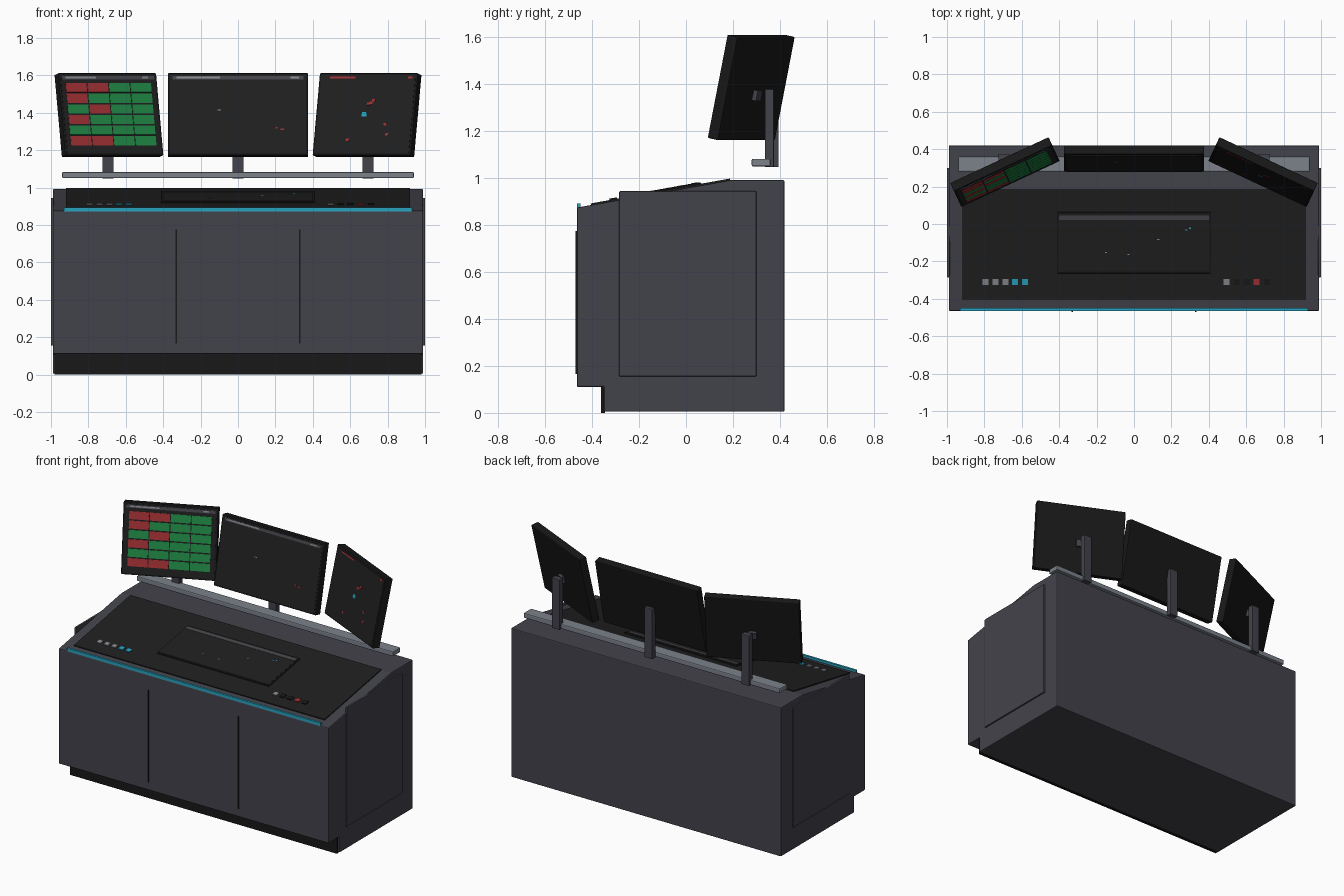
import bpy, bmesh, math
from mathutils import Matrix

if "Cube" in bpy.data.objects:
    bpy.data.objects.remove(bpy.data.objects["Cube"])


def mat(name, r, g, b):
    m = bpy.data.materials.new(name)
    m.diffuse_color = (r, g, b, 1)
    m.use_nodes = True
    m.node_tree.nodes["Principled BSDF"].inputs["Base Color"].default_value = m.diffuse_color
    return m


BODY = mat("slate_body", 0.055, 0.055, 0.07)
BLACK = mat("black_casing", 0.009, 0.009, 0.009)
GLASS = mat("dark_glass", 0.014, 0.014, 0.014)
STEEL = mat("rail_steel", 0.2, 0.225, 0.26)
BAR = mat("header_grey", 0.06, 0.06, 0.07)
KEY = mat("key_grey", 0.24, 0.25, 0.27)
CYAN = mat("cyan_light", 0.02, 0.36, 0.52)
RED = mat("alert_red", 0.36, 0.03, 0.035)
GREEN = mat("status_green", 0.014, 0.25, 0.06)


def finish(name, bm, material, M, bevel=0):
    me = bpy.data.meshes.new(name)
    bmesh.ops.recalc_face_normals(bm, faces=bm.faces)
    bm.to_mesh(me)
    bm.free()
    me.materials.append(material)
    ob = bpy.data.objects.new(name, me)
    ob.matrix_world = M
    bpy.context.collection.objects.link(ob)
    if bevel:
        b = ob.modifiers.new("edge", 'BEVEL')
        b.width, b.segments, b.limit_method = bevel, 2, 'ANGLE'
    return ob


def box(name, lo, hi, material, M=Matrix(), bevel=0):
    bm = bmesh.new()
    bmesh.ops.create_cube(bm, size=1)
    for v in bm.verts:
        v.co = [(a + b) / 2 + c * (b - a) for a, b, c in zip(lo, hi, v.co)]
    return finish(name, bm, material, M, bevel)


# Cabinet: side profile extruded across x
profile = [(-0.465, 0.11), (-0.35, 0.11), (-0.35, 0.005), (0.42, 0.005),
           (0.42, 0.992), (0.19, 0.992), (-0.465, 0.875)]
bm = bmesh.new()
f = bm.faces.new([bm.verts.new((-0.99, y, z)) for y, z in profile])
ext = bmesh.ops.extrude_face_region(bm, geom=[f])['geom']
bmesh.ops.translate(bm, vec=(1.98, 0, 0),
                    verts=[g for g in ext if isinstance(g, bmesh.types.BMVert)])
finish("cabinet", bm, BODY, Matrix(), 0.006)
box("toe_kick", (-0.98, -0.362, 0), (0.98, -0.345, 0.11), BLACK)

# Side panels and front seams
for s, side in ((-1, "left"), (1, "right")):
    xs = sorted((s * 0.985, s * 1.0))
    box(f"{side}_side_panel", (xs[0], -0.285, 0.155), (xs[1], 0.30, 0.945), BODY, bevel=0.004)
    box(f"{side}_front_seam", (s * 0.33 - 0.004, -0.47, 0.165),
        (s * 0.33 + 0.004, -0.46, 0.775), BLACK)

# Sloped desk: local y runs up the slope
a = math.atan2(0.117, 0.655)
S = Matrix.Translation((0, -0.465, 0.875)) @ Matrix.Rotation(a, 4, 'X')


def on_desk(name, x0, x1, y0, y1, z0, z1, material, bevel=0):
    k = math.cos(a)
    return box(name, (x0, (y0 + 0.465) / k, z0), (x1, (y1 + 0.465) / k, z1), material, S, bevel)


box("edge_light", (-0.93, -0.464, 0.872), (0.93, -0.45, 0.892), CYAN)
on_desk("desk_surface", -0.92, 0.92, -0.405, 0.188, -0.005, 0.007, GLASS)
on_desk("touchscreen_frame", -0.412, 0.412, -0.262, 0.065, 0, 0.013, BLACK, 0.003)
on_desk("touchscreen_glass", -0.402, 0.402, -0.252, 0.055, 0.01, 0.0145, GLASS)
on_desk("touchscreen_header", -0.402, 0.402, 0.025, 0.048, 0.012, 0.016, BAR)
for i, (x, y, c) in enumerate([(-0.15, -0.15, KEY), (-0.03, -0.16, KEY), (0.13, -0.08, KEY),
                               (0.28, -0.03, CYAN), (0.3, -0.02, CYAN)]):
    on_desk(f"touchscreen_mark_{i}", x - 0.006, x + 0.006, y - 0.003, y + 0.003, 0.012, 0.0155, c)

# Desk keys
keys = [(-0.795, KEY), (-0.741, KEY), (-0.688, KEY), (-0.635, CYAN), (-0.582, CYAN),
        (0.495, KEY), (0.548, BLACK), (0.602, BLACK), (0.655, RED), (0.71, BLACK)]
for i, (x, c) in enumerate(keys):
    on_desk(f"desk_key_{i}", x - 0.016, x + 0.016, -0.325, -0.293, 0.004, 0.013, c)

# Monitor rail and posts
box("monitor_rail", (-0.94, 0.28, 1.05), (0.94, 0.36, 1.083), STEEL, bevel=0.006)
for name, x, y in (("left", -0.695, 0.336), ("middle", 0, 0.357), ("right", 0.695, 0.336)):
    box(f"{name}_post", (x - 0.029, y, 1.047), (x + 0.029, y + 0.038, 1.38), BODY, bevel=0.003)


# Monitors: local x across, z up, front facing -y
def monitor(name, x, y, yaw, w):
    M = (Matrix.Translation((x, y, 1.387)) @ Matrix.Rotation(math.radians(yaw), 4, 'Z')
         @ Matrix.Rotation(math.radians(-12), 4, 'X'))
    h, t = 0.225, 0.025
    box(f"{name}_casing", (-w, -t, -h), (w, t, h), BLACK, M, 0.005)
    box(f"{name}_glass", (-w + 0.012, -t - 0.002, -h + 0.012),
        (w - 0.012, -t + 0.004, h - 0.012), GLASS, M)

    def plate(label, u0, u1, v0, v1, c, lift=0.004):
        box(f"{name}_{label}", (u0, -t - lift, v0), (u1, -t, v1), c, M)
    box(f"{name}_mount", (-0.025, t - 0.002, -0.05), (0.025, t + 0.02, -0.005), BODY, M)
    return plate


# Left monitor: status tiles, one letter per column
left = monitor("left_monitor", -0.69, 0.278, 25, 0.29)
left("header", -0.272, 0.272, 0.19, 0.209, BAR)
left("header_title", -0.25, -0.07, 0.195, 0.204, KEY, 0.005)
left("header_clock", 0.2, 0.235, 0.195, 0.204, KEY, 0.005)
for r, row in enumerate(("RRGG", "RGGG", "GRGG", "RGGG", "GGGG", "RRGG")):
    v = 0.144 - r * 0.058
    for c, ch in enumerate(row):
        u = -0.252 + c * 0.127
        left(f"tile_{r}_{c}", u, u + 0.122, v - 0.025, v + 0.025, RED if ch == "R" else GREEN)

# Middle monitor: header and a few marks
mid = monitor("middle_monitor", 0, 0.35, 0, 0.375)
mid("header", -0.35, 0.35, 0.19, 0.209, BAR)
mid("header_title", -0.33, -0.095, 0.195, 0.204, KEY, 0.005)
mid("header_clock", 0.28, 0.325, 0.195, 0.204, KEY, 0.005)
mid("mark_grey", -0.11, -0.09, 0.02, 0.025, KEY)
mid("mark_red_1", 0.2, 0.212, -0.08, -0.072, RED)
mid("mark_red_2", 0.228, 0.246, -0.086, -0.078, RED)

# Right monitor: alert markers
right = monitor("right_monitor", 0.69, 0.278, -25, 0.29)
right("header_title", -0.225, -0.075, 0.195, 0.204, RED)
right("header_clock", 0.235, 0.262, 0.195, 0.204, RED)
right("target", -0.018, 0.01, -0.014, 0.01, CYAN)
for i, (u, v) in enumerate([(0.045, 0.075), (0.015, 0.055), (0.125, -0.055), (0.14, -0.11),
                            (-0.09, -0.14), (0.03, 0.062)]):
    right(f"alert_{i}", u - 0.009, u + 0.009, v - 0.007, v + 0.007, RED)
